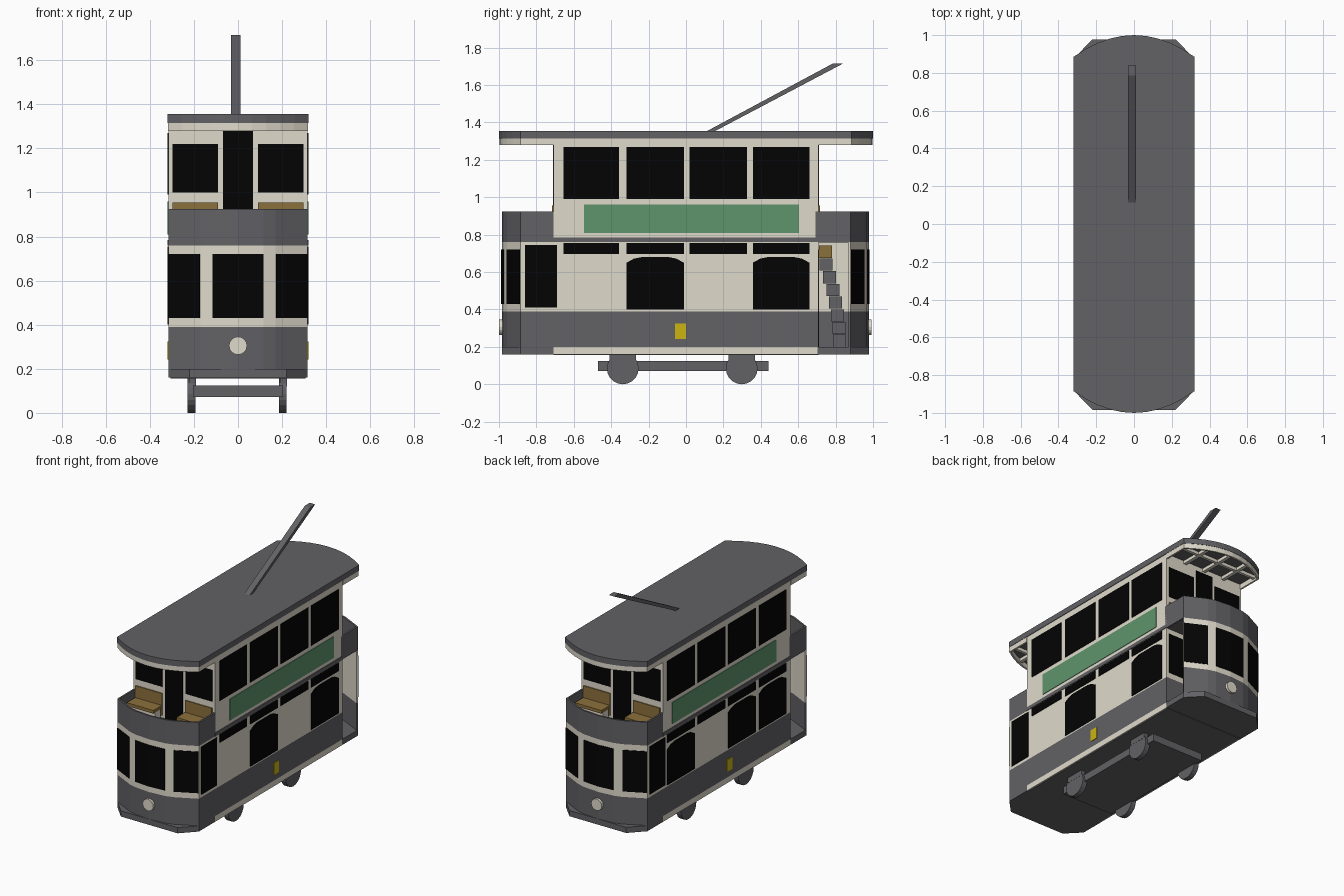
import bpy, bmesh, math
from mathutils import Vector, Matrix

if "Cube" in bpy.data.objects:
    bpy.data.objects.remove(bpy.data.objects["Cube"])


def material(name, rgb):
    m = bpy.data.materials.new(name)
    m.diffuse_color = (*rgb, 1)
    m.use_nodes = True
    m.node_tree.nodes["Principled BSDF"].inputs["Base Color"].default_value = m.diffuse_color
    return m


GREY = material("slate grey", (0.122, 0.122, 0.133))
CREAM = material("cream", (0.74, 0.70, 0.60))
BLACK = material("window black", (0.001, 0.001, 0.001))
GREEN = material("panel green", (0.112, 0.30, 0.155))
YELLOW = material("yellow", (0.60, 0.46, 0.006))
BROWN = material("wood brown", (0.26, 0.16, 0.045))

W = 0.316          # half width of the body
L = 0.708          # half length of the saloon
FRONT = Matrix.Identity(4)
TURN = Matrix.Rotation(math.pi, 4, 'Z')
BACK = Matrix.Translation((0, -0.006, 0)) @ TURN


def finish(name, bm, mat, xf=FRONT):
    bmesh.ops.recalc_face_normals(bm, faces=bm.faces)
    bm.transform(xf)
    me = bpy.data.meshes.new(name)
    bm.to_mesh(me)
    bm.free()
    me.materials.append(mat)
    ob = bpy.data.objects.new(name, me)
    bpy.context.collection.objects.link(ob)
    return ob


def box(name, x, y, z, mat, xf=FRONT):
    bm = bmesh.new()
    bmesh.ops.create_cube(bm, size=1)
    for v in bm.verts:
        v.co = [(a[0] + a[1]) / 2 + c * (a[1] - a[0]) for a, c in zip((x, y, z), v.co)]
    return finish(name, bm, mat, xf)


def extrude(name, pts, move, mat, xf=FRONT):
    """Flat polygon of 3D points pushed along a vector."""
    bm = bmesh.new()
    f = bm.faces.new([bm.verts.new(p) for p in pts])
    r = bmesh.ops.extrude_face_region(bm, geom=[f])
    for v in r['geom']:
        if isinstance(v, bmesh.types.BMVert):
            v.co += Vector(move)
    # keep both ends of the solid
    if len(bm.faces) < len(pts) + 2:
        bm.faces.new(list(bm.verts)[:len(pts)])
    return finish(name, bm, mat, xf)


def slab(name, pts, z0, z1, mat, xf=FRONT):
    return extrude(name, [(x, y, z0) for x, y in pts], (0, 0, z1 - z0), mat, xf)


def wall(name, path, z0, z1, t0, t1, mat, xf=FRONT):
    """Thin upright wall along a plan path; t0 and t1 are offsets outwards."""
    p = [Vector(q) for q in path]
    rows = []
    for i, q in enumerate(p):
        ns = []
        for a, b in ((i - 1, i), (i, i + 1)):
            if a >= 0 and b < len(p):
                d = (p[b] - p[a]).normalized()
                ns.append(Vector((-d.y, d.x)))
        n = sum(ns, Vector((0, 0))).normalized()
        n /= n.dot(ns[0])
        rows.append([(*(q + n * t), z) for t, z in ((t0, z0), (t1, z0), (t1, z1), (t0, z1))])
    bm = bmesh.new()
    vs = [[bm.verts.new(c) for c in r] for r in rows]
    for a, b in zip(vs, vs[1:]):
        for k in range(4):
            bm.faces.new((a[k], a[(k + 1) % 4], b[(k + 1) % 4], b[k]))
    bm.faces.new(vs[0])
    bm.faces.new(vs[-1])
    return finish(name, bm, mat, xf)


def cylinder(name, r, depth, centre, axis, n, mat, xf=FRONT):
    bm = bmesh.new()
    bmesh.ops.create_cone(bm, cap_ends=True, segments=n, radius1=r, radius2=r, depth=depth)
    bm.transform(Matrix.Translation(centre) @ Matrix.Rotation(math.pi / 2, 4, axis))
    return finish(name, bm, mat, xf)


# Saloon body, lower and upper deck
box("floor_sill", (-W, W), (-L, L), (0.16, 0.2), CREAM)
box("underframe", (-W + .01, W - .01), (-L, L), (0.157, 0.17), GREY)
box("waist_panel", (-W, W), (-L, L), (0.2, 0.39), GREY)
box("lower_saloon", (-W, W), (-L, L), (0.39, 0.76), CREAM)
box("deck_ledge", (-W - .004, W + .004), (-L, L), (0.76, 0.785), GREY)
box("upper_saloon", (-W, W), (-L, L), (0.785, 1.315), CREAM)

# Side windows, panels and plates
BAYS = [(-0.655, -0.357), (-0.318, -0.012), (0.02, 0.325), (0.357, 0.66)]
for s, arches in ((1, (1, 3)), (-1, (0, 1, 3))):
    side = sorted((s * (W - .002), s * (W + .004)))
    for i, (a, b) in enumerate(BAYS):
        box("upper_window", side, (a, b), (0.99, 1.27), BLACK)
        box("top_light", side, (a, b), (0.697, 0.755), BLACK)
        if i in arches:
            arch = [(a, .4), (b, .4), (b, .65), (b - .04, .672), (b - .08, .68),
                    (a + .08, .68), (a + .04, .672), (a, .65)]
            extrude("arched_window", [(s * (W - .002), y, z) for y, z in arch],
                    (s * .006, 0, 0), BLACK)
    box("green_panel", side, (-0.545, 0.605), (0.81, 0.96), GREEN)
    box("yellow_plate", side, (-0.06, 0.0), (0.242, 0.325), YELLOW)

# Bowed end plan, from the right corner to the left corner
HALF_BOW = [(W, -.885), (.17, -.958), (.115, -.974)]
BOW = HALF_BOW + [(0, -.984)] + [(-x, y) for x, y in reversed(HALF_BOW)]
CLOSED = [(W, -L + .01)] + BOW
FULL = CLOSED + [(-W, -L + .01)]
for end, xf, bulk in (("front", FRONT, FRONT), ("back", BACK, TURN)):
    # Platform and dash
    slab(end + "_platform", [(W, -L), (W, -.885), (.22, -.984), (-.22, -.984), (-W, -.885), (-W, -L)],
         0.16, 0.2, GREY, xf)
    wall(end + "_dash", CLOSED, 0.2, 0.39, -.012, 0, GREY, xf)
    wall(end + "_screen", CLOSED, 0.39, 0.76, -.012, 0, CREAM, xf)
    # Screen windows
    wall(end + "_middle_window", BOW[2:5], 0.43, 0.72, -.002, .004, BLACK, xf)
    for s in (1, -1):
        q = [(s * .314, -.886), (s * .172, -.957)]
        wall(end + "_corner_window", q if s > 0 else q[::-1], 0.43, 0.72, -.002, .004, BLACK, xf)
    box(end + "_side_window", (W - .002, W + .004), (-.86, -.69), (0.41, 0.745), BLACK, xf)
    # Upper balcony
    slab(end + "_balcony_floor", [(x * .98, y * .99) for x, y in FULL], 0.757, 0.778, GREY, xf)
    wall(end + "_balcony_apron", FULL, 0.76, 0.925, -.012, 0, GREY, xf)
    # Bulkhead doors and windows
    out = (-L - .004, -L + .002)
    box(end + "_upper_door", (-.068, .068), out, (0.78, 1.28), BLACK, bulk)
    box(end + "_lower_door", (-.08, .08), out, (0.2, 0.72), BLACK, bulk)
    for s in (1, -1):
        span = sorted((s * .09, s * .297))
        box(end + "_bulkhead_window", span, out, (1.0, 1.22), BLACK, bulk)
        box(end + "_lower_bulkhead_window", span, out, (0.43, 0.72), BLACK, bulk)
        # Balcony benches
        box(end + "_bench_back", span, (-.716, -.706), (0.8, 0.955), BROWN, bulk)
        box(end + "_bench_seat", span, (-.81, -.71), (0.85, 0.872), BROWN, bulk)
        box(end + "_bench_base", span, (-.79, -.73), (0.778, 0.85), CREAM, bulk)
    # Headlamp
    cylinder(end + "_headlamp", .041, .03, (0, -.984, .305), 'X', 16, CREAM, xf)
    # Winding stair
    for i in range(8):
        a = i / 7 * 1.5
        x, y = .08 + .15 * math.sin(a), min(-.745, -.72 - .1 * math.cos(a))
        box(end + "_stair_step", (x - .07, x + .07), (y - .035, y + .035),
            (.2 + i * .068, .265 + i * .068), GREY if i < 7 else BROWN, bulk)

# Roof with bowed ends, cream rim and rafters
HALF = 0.32
arc = [(HALF * k / 5, -.885 - .115 * (1 - (k / 5) ** 2)) for k in range(5, -6, -1)]
slab("roof", arc + [(-x, -y) for x, y in arc], 1.315, 1.355, GREY)
for end, xf in (("front", FRONT), ("back", TURN)):
    wall(end + "_roof_rim", [(HALF, -L)] + arc + [(-HALF, -L)], 1.28, 1.317, -.014, -.002, CREAM, xf)
    for x in (-.16, 0, .16):
        box(end + "_rafter", (x - .012, x + .012), (-.955, -L), (1.293, 1.317), CREAM, xf)
    box(end + "_cross_rafter", (-HALF + .01, HALF - .01), (-.86, -.84), (1.293, 1.317), CREAM, xf)

# Trolley pole
extrude("trolley_pole", [(-.031, .105, 1.35), (-.031, .148, 1.35), (-.031, .84, 1.715), (-.031, .785, 1.715)],
        (.042, 0, 0), GREY)

# Truck: frame and wheels
box("truck_frame", (-.205, .205), (-.47, .44), (.072, .124), GREY)
for s in (1, -1):
    for y in (-.338, .298):
        cylinder("wheel", .085, .036, (s * .207 - .004, y, .085), 'Y', 20, GREY)
        box("wheel_mount", sorted((s * .19, s * .222)), (y - .07, y + .07), (.12, .16), GREY)
